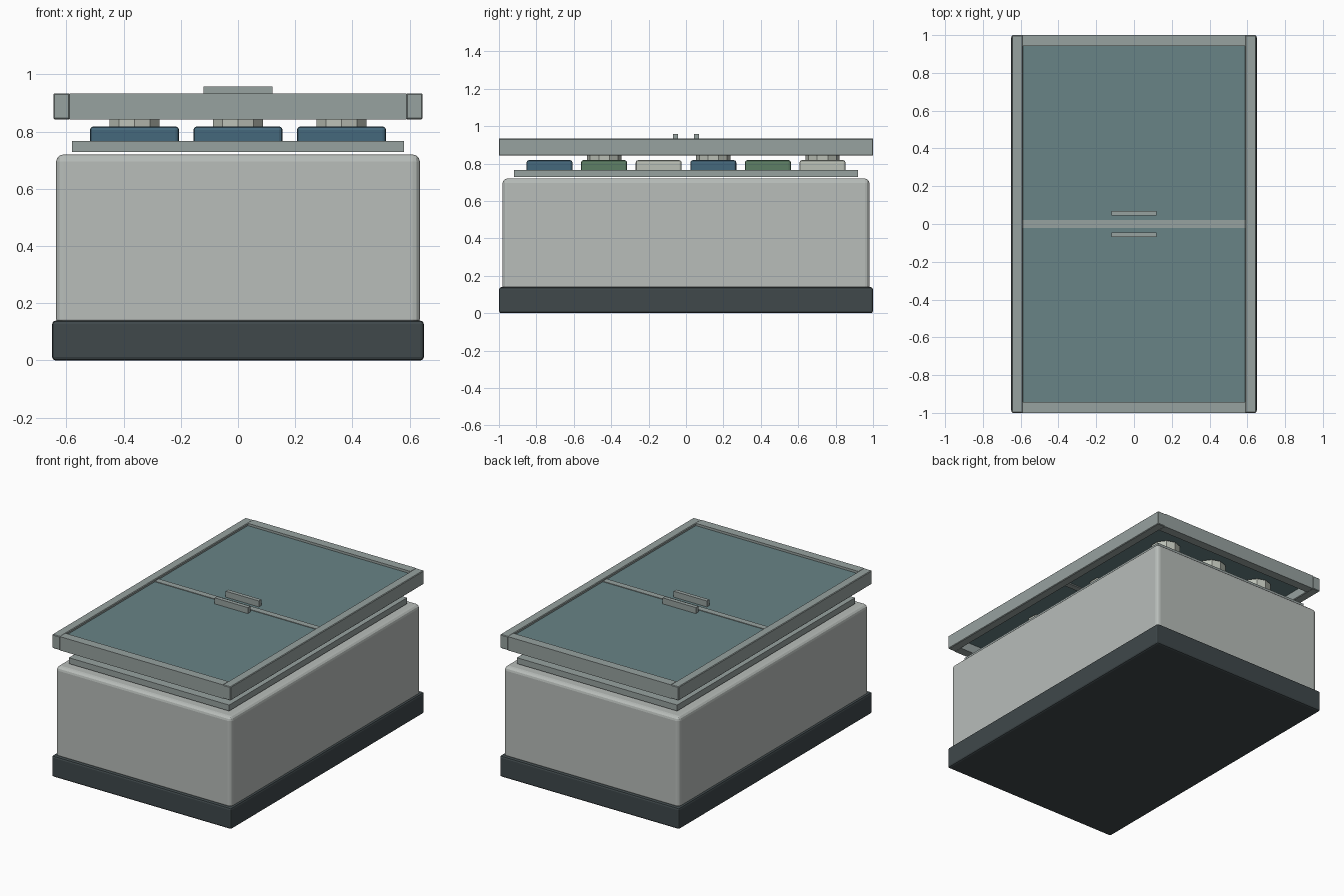
import bpy, math

if "Cube" in bpy.data.objects:
    bpy.data.objects.remove(bpy.data.objects["Cube"])


def material(name, r, g, b):
    m = bpy.data.materials.new(name)
    m.diffuse_color = (r, g, b, 1)
    m.use_nodes = True
    m.node_tree.nodes["Principled BSDF"].inputs["Base Color"].default_value = m.diffuse_color
    return m


CASE = material("case_grey", 0.48, 0.51, 0.49)
DARK = material("dark_plinth", 0.05, 0.065, 0.07)
METAL = material("metal_trim", 0.31, 0.36, 0.35)
GLASS = material("tinted_glass", 0.14, 0.23, 0.24)
BLUE = material("blue_tub", 0.06, 0.14, 0.20)
GREEN = material("green_tub", 0.11, 0.21, 0.13)
CREAM = material("cream", 0.50, 0.53, 0.47)


def box(name, x, y, z, mat, bevel=0, segments=2):
    """Box from (min, max) ranges on each axis, optionally with rounded edges."""
    bpy.ops.mesh.primitive_cube_add(
        size=1, location=[(r[0] + r[1]) / 2 for r in (x, y, z)])
    ob = bpy.context.object
    ob.name = name
    ob.scale = [r[1] - r[0] for r in (x, y, z)]
    bpy.ops.object.transform_apply(location=False, rotation=False, scale=True)
    ob.data.materials.append(mat)
    if bevel:
        mod = ob.modifiers.new("rounded_edges", "BEVEL")
        mod.width = bevel
        mod.segments = segments
    return ob


# Plinth, cabinet and the raised tray
box("plinth", (-0.65, 0.65), (-1, 1), (0, 0.139), DARK, 0.012)
box("cabinet", (-0.636, 0.636), (-0.981, 0.981), (0.12, 0.72), CASE, 0.025, 3)
box("tray", (-0.58, 0.58), (-0.92, 0.92), (0.728, 0.767), METAL)

# Three columns of six tubs, with a round insert on every second row
for col in range(3):
    cx = (col - 1) * 0.362
    for row in range(6):
        cy = (row - 2.5) * 0.292
        box(f"tub_{col}_{row}", (cx - 0.156, cx + 0.156), (cy - 0.123, cy + 0.123),
            (0.755, 0.818), (BLUE, GREEN, CREAM)[row % 3], 0.012)
        if row % 2:
            bpy.ops.mesh.primitive_cylinder_add(
                vertices=10, radius=0.092, depth=0.09, location=(cx, cy, 0.85))
            bpy.context.object.name = f"insert_{col}_{row}"
            bpy.context.object.data.materials.append(CREAM)

# Lid frame
LID_Z = (0.843, 0.933)
for s, side in ((-1, "left"), (1, "right")):
    box(f"lid_rail_{side}", sorted((s * 0.588, s * 0.646)), (-1, 1), LID_Z, METAL, 0.004, 1)
for s, side in ((-1, "front"), (1, "back")):
    box(f"lid_rail_{side}", (-0.59, 0.59), sorted((s * 0.942, s)), LID_Z, METAL)
    # Sliding glass panel and its handle
    box(f"glass_{side}", (-0.59, 0.59), sorted((s * 0.015, s * 0.945)), (0.902, 0.918), GLASS)
    box(f"handle_{side}", (-0.12, 0.12), sorted((s * 0.044, s * 0.07)), (0.915, 0.957), METAL)
box("centre_rail", (-0.59, 0.59), (-0.02, 0.02), (0.895, 0.922), METAL)
